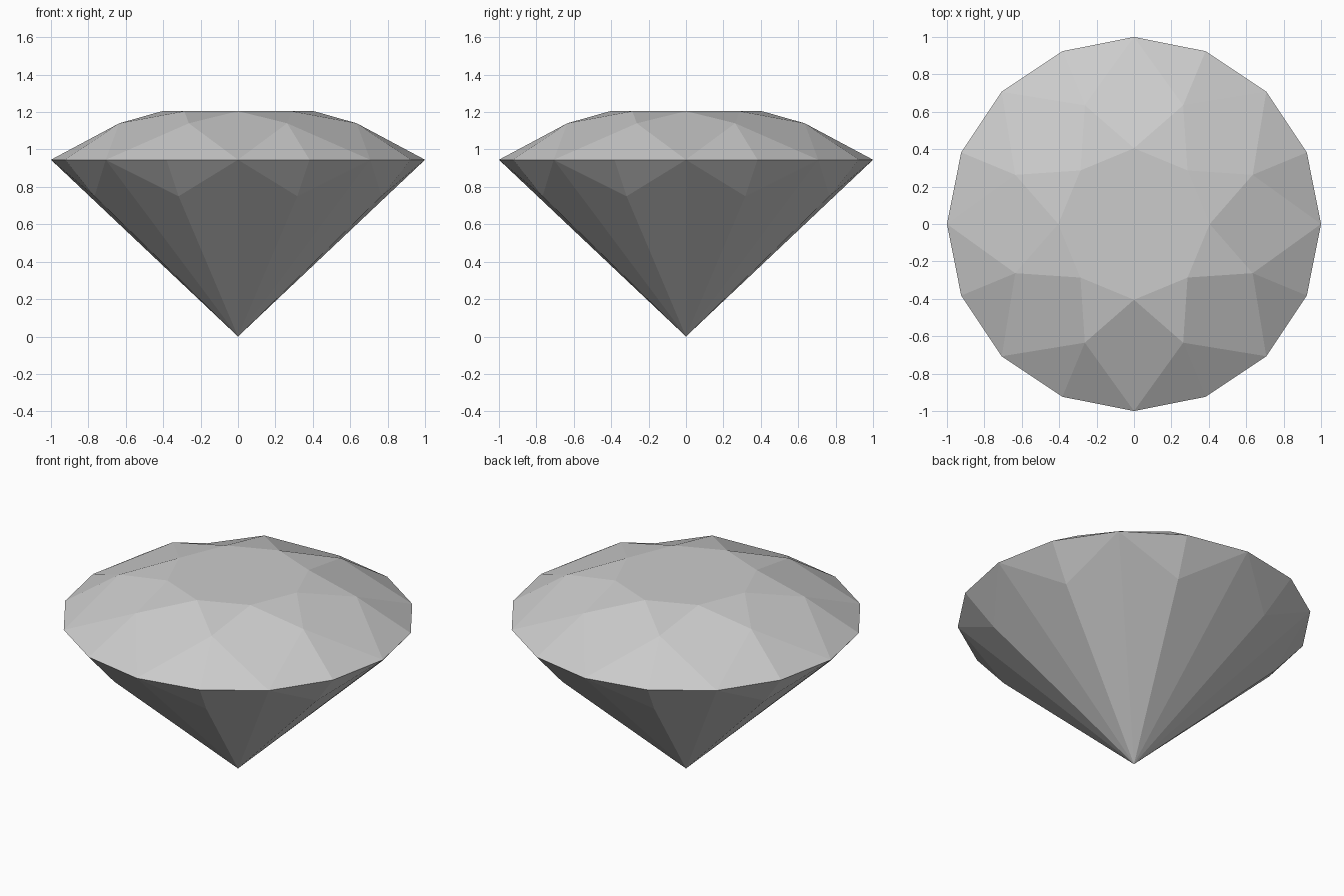
import bpy
import bmesh
from math import cos, sin, pi

cube = bpy.data.objects.get("Cube")
if cube:
    bpy.data.objects.remove(cube, do_unlink=True)

# Single grey material
grey = bpy.data.materials.new("pale_grey")
grey.use_nodes = True
colour = (0.6, 0.6, 0.6, 1)
grey.diffuse_color = colour
grey.node_tree.nodes["Principled BSDF"].inputs["Base Color"].default_value = colour

bm = bmesh.new()
SIDES = 8


def ring(count, radius, z, turn=0.0):
    """Ring of vertices; turn is a fraction of one step."""
    angles = [2 * pi * (i + turn) / count for i in range(count)]
    return [bm.verts.new((radius * cos(a), radius * sin(a), z)) for a in angles]


# Rings from the flat top down to the point
table = ring(SIDES, 0.405, 1.205)
crown = ring(SIDES, 0.687, 1.14, 0.5)
girdle = ring(2 * SIDES, 1.0, 0.945)
pavilion = ring(SIDES, 0.83, 0.75, 0.5)
tip = bm.verts.new((0, 0, 0))

bm.faces.new(table)
for i in range(SIDES):
    n = (i + 1) % SIDES
    g0, g1, g2 = girdle[2 * i], girdle[2 * i + 1], girdle[2 * n]
    # Crown: star, kite and girdle facets
    bm.faces.new((table[i], crown[i], table[n]))
    bm.faces.new((table[i], crown[i - 1], g0, crown[i]))
    bm.faces.new((crown[i], g0, g1))
    bm.faces.new((crown[i], g1, g2))
    # Pavilion: girdle facets and long facets to the point
    bm.faces.new((pavilion[i], g1, g0))
    bm.faces.new((pavilion[i], g2, g1))
    bm.faces.new((tip, pavilion[i], g0))
    bm.faces.new((tip, g2, pavilion[i]))

mesh = bpy.data.meshes.new("cut_gem")
bm.to_mesh(mesh)
bm.free()
mesh.materials.append(grey)
gem = bpy.data.objects.new("cut_gem", mesh)
bpy.context.collection.objects.link(gem)
